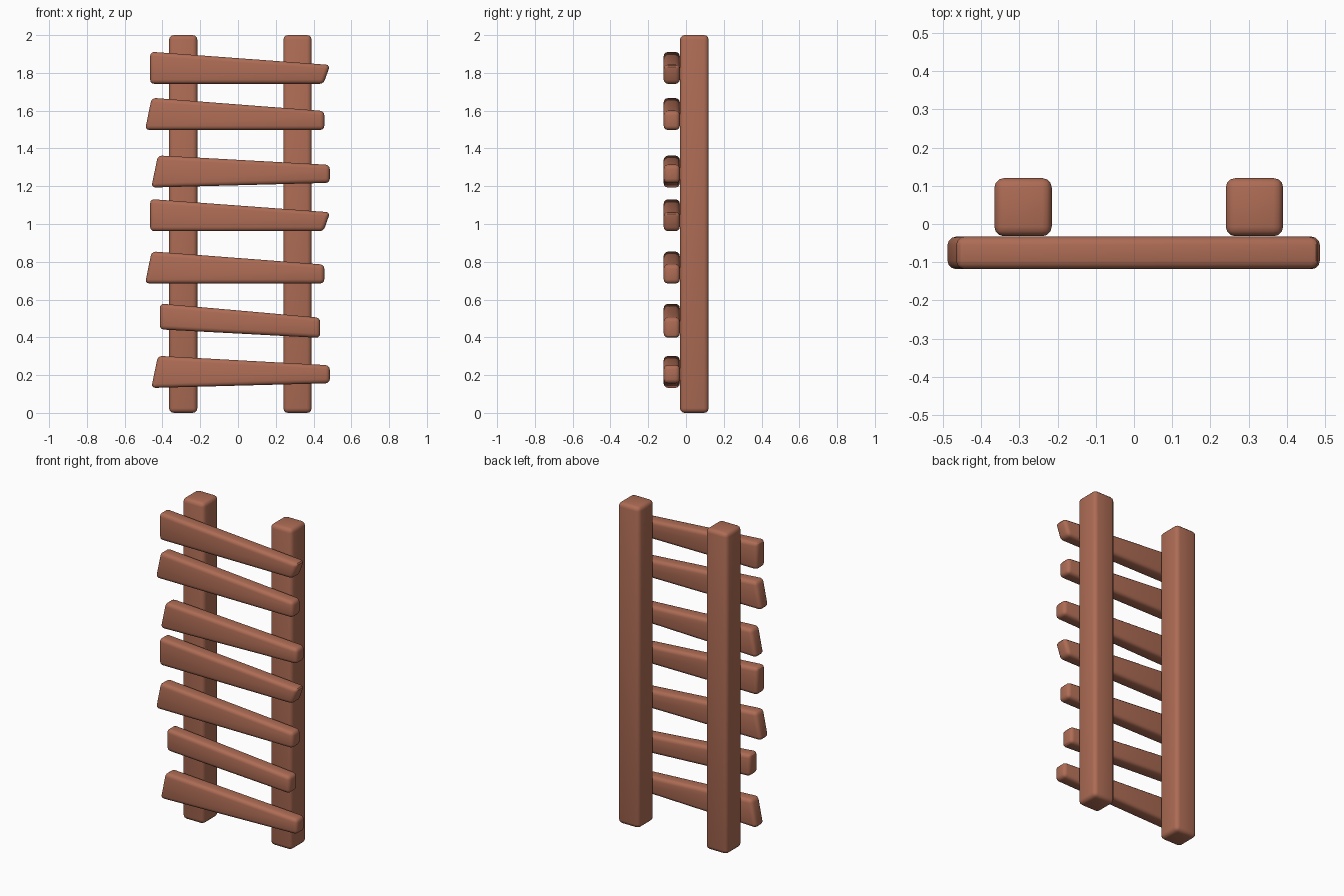
import bpy, bmesh

if "Cube" in bpy.data.objects:
    bpy.data.objects.remove(bpy.data.objects["Cube"])

wood = bpy.data.materials.new("reddish_wood")
wood.diffuse_color = (0.42, 0.15, 0.09, 1)
wood.use_nodes = True
wood.node_tree.nodes["Principled BSDF"].inputs["Base Color"].default_value = wood.diffuse_color


def plank(name, outline, y0, y1, bevel):
    """Extrude a front-view (x, z) outline from y0 to y1 and round its edges."""
    bm = bmesh.new()
    front = [bm.verts.new((x, y0, z)) for x, z in outline]
    back = [bm.verts.new((x, y1, z)) for x, z in outline]
    bm.faces.new(front)
    bm.faces.new(back[::-1])
    n = len(outline)
    for i in range(n):
        j = (i + 1) % n
        bm.faces.new((front[j], front[i], back[i], back[j]))
    bmesh.ops.recalc_face_normals(bm, faces=bm.faces)
    bmesh.ops.bevel(bm, geom=bm.edges[:], offset=bevel, segments=3,
                    profile=0.5, affect='EDGES', clamp_overlap=True)
    mesh = bpy.data.meshes.new(name)
    bm.to_mesh(mesh)
    bm.free()
    mesh.materials.append(wood)
    ob = bpy.data.objects.new(name, mesh)
    bpy.context.collection.objects.link(ob)
    bpy.ops.object.select_all(action='DESELECT')
    ob.select_set(True)
    bpy.context.view_layer.objects.active = ob
    bpy.ops.object.shade_smooth_by_angle()
    return ob


# Upright posts
for name, x0 in (("left_post", -0.365), ("right_post", 0.24)):
    x1 = x0 + 0.15
    plank(name, [(x0, 0), (x1, 0), (x1, 2), (x0, 2)], -0.032, 0.12, 0.025)

# Crooked rung shapes: bottom left, bottom right, top right, top left (z from shape base)
slant_right = [(-0.465, 0), (0.453, 0), (0.488, 0.1), (-0.465, 0.17)]
slant_left = [(-0.492, 0), (0.457, 0), (0.457, 0.1), (-0.457, 0.17)]
tapered = [(-0.459, 0), (0.486, 0.025), (0.486, 0.12), (-0.424, 0.17)]
narrow = [(-0.414, 0.045), (0.435, 0), (0.435, 0.107), (-0.414, 0.182)]

# Rungs from bottom to top
rungs = [(tapered, 0.132), (narrow, 0.397), (slant_left, 0.685), (slant_right, 0.962),
         (tapered, 1.193), (slant_left, 1.498), (slant_right, 1.742)]
for i, (shape, z) in enumerate(rungs, 1):
    plank(f"rung_{i}", [(x, z + dz) for x, dz in shape], -0.118, -0.033, 0.022)
